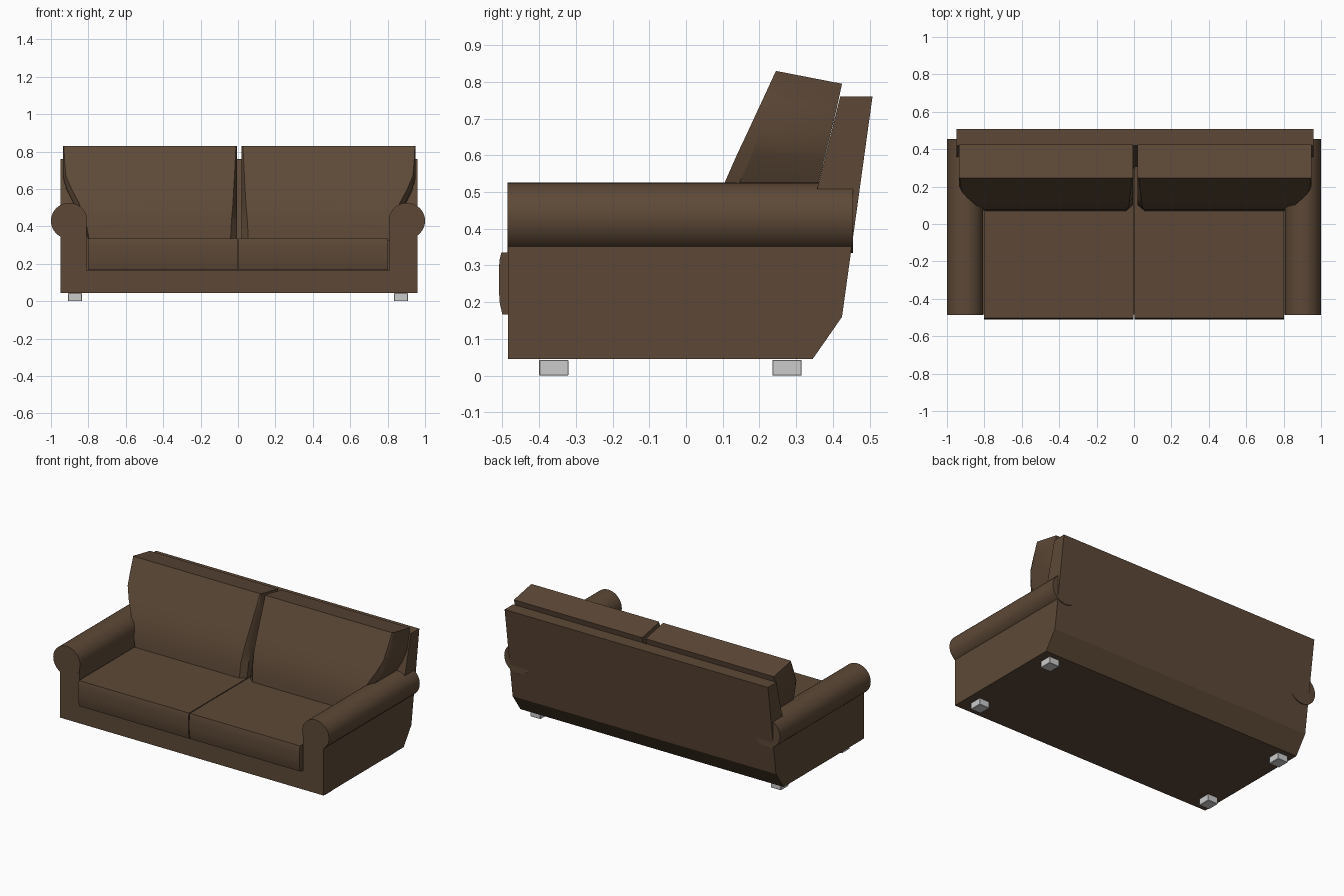
import bpy, bmesh, math

if "Cube" in bpy.data.objects:
    bpy.data.objects.remove(bpy.data.objects["Cube"])

brown = bpy.data.materials.new("brown_fabric")
brown.diffuse_color = (0.11, 0.066, 0.038, 1)
brown.use_nodes = True
brown.node_tree.nodes["Principled BSDF"].inputs["Base Color"].default_value = brown.diffuse_color


def finish(name, bm, mat=brown, smooth=None):
    bmesh.ops.recalc_face_normals(bm, faces=bm.faces)
    me = bpy.data.meshes.new(name)
    bm.to_mesh(me)
    bm.free()
    ob = bpy.data.objects.new(name, me)
    bpy.context.collection.objects.link(ob)
    if mat:
        me.materials.append(mat)
    if smooth:
        bpy.ops.object.select_all(action='DESELECT')
        ob.select_set(True)
        bpy.context.view_layer.objects.active = ob
        bpy.ops.object.shade_smooth_by_angle(angle=math.radians(smooth))
    return ob


def loft(name, rings, mat=brown, smooth=None):
    """Skin a list of closed rings and cap both ends."""
    bm = bmesh.new()
    vs = [[bm.verts.new(p) for p in ring] for ring in rings]
    n = len(vs[0])
    for a, b in zip(vs, vs[1:]):
        for i in range(n):
            j = (i + 1) % n
            bm.faces.new((a[i], a[j], b[j], b[i]))
    bm.faces.new(vs[0])
    bm.faces.new(vs[-1])
    return finish(name, bm, mat, smooth)


def side_prism(name, profile, x0, x1, smooth=None):
    """Extrude a (y, z) side profile across x."""
    return loft(name, [[(x, y, z) for y, z in profile] for x in (x0, x1)], brown, smooth)


# base under the seat and raked backrest
side_prism("base", [(-0.485, 0.045), (0.29, 0.045), (0.297, 0.165), (-0.485, 0.165)], -0.81, 0.81)
side_prism("backrest", [(0.29, 0.045), (0.345, 0.045), (0.425, 0.16), (0.508, 0.76),
                        (0.42, 0.76), (0.355, 0.50), (0.305, 0.33)], -0.95, 0.96)

# seat cushion profile with a softly bulged front
seat = [(0.33, 0.166), (0.33, 0.335), (-0.503, 0.335), (-0.508, 0.315), (-0.51, 0.285),
        (-0.51, 0.235), (-0.507, 0.195), (-0.50, 0.166)]

# back cushion levels: front z, back z, front y, back y, outer inset, chamfer x, chamfer y, inner chamfer
levels = [(0.325, 0.325, 0.07, 0.31, 0.135, 0.005, 0.03, 0.035),
          (0.43, 0.43, 0.078, 0.335, 0.10, 0.02, 0.04, 0.03),
          (0.525, 0.52, 0.105, 0.36, 0.055, 0.03, 0.04, 0.022),
          (0.60, 0.59, 0.138, 0.377, 0.02, 0.025, 0.04, 0.018),
          (0.67, 0.655, 0.171, 0.393, 0.0, 0.015, 0.03, 0.014),
          (0.75, 0.725, 0.208, 0.41, 0.0, 0.008, 0.015, 0.01),
          (0.83, 0.795, 0.245, 0.425, 0.0, 0.004, 0.005, 0.006)]

for s, side, outer, xin, xout in ((-1, "left", 0.95, 0.005, 0.935), (1, "right", 0.96, 0.02, 0.95)):
    # arm panel and rolled arm top
    side_prism(side + "_arm_panel", [(-0.485, 0.045), (0.29, 0.045), (0.305, 0.33),
                                     (0.334, 0.43), (-0.485, 0.43)], s * 0.81, s * outer)
    angles = [2 * math.pi * i / 40 for i in range(40)]
    loft(side + "_arm_roll",
         [[(s * 0.903 + 0.097 * math.cos(a), y, 0.43 + 0.096 * math.sin(a)) for a in angles]
          for y in (-0.486, 0.455)], brown, 30)

    # cushions
    side_prism(side + "_seat_cushion", seat, s * 0.003, s * 0.802, 40)
    rings = []
    for zf, zb, yf, yb, inset, cx, cy, ci in levels:
        xo = xout - inset
        zc = zf + (zb - zf) * cy / (yb - yf)
        rings.append([(s * xin, yb, zb), (s * xo, yb, zb), (s * xo, yf + cy, zc),
                      (s * (xo - cx), yf, zf), (s * (xin + ci), yf, zf), (s * xin, yf + cy, zc)])
    loft(side + "_back_cushion", rings, brown, 30)

    # feet
    for pos, y in (("front", -0.36), ("back", 0.275)):
        bm = bmesh.new()
        bmesh.ops.create_cube(bm, size=1)
        for v in bm.verts:
            v.co = (s * 0.872 + v.co.x * 0.074, y + v.co.y * 0.08, 0.0215 + v.co.z * 0.043)
        bmesh.ops.bevel(bm, geom=bm.edges[:], offset=0.002, segments=1, affect='EDGES')
        finish(f"{side}_{pos}_foot", bm, None)
